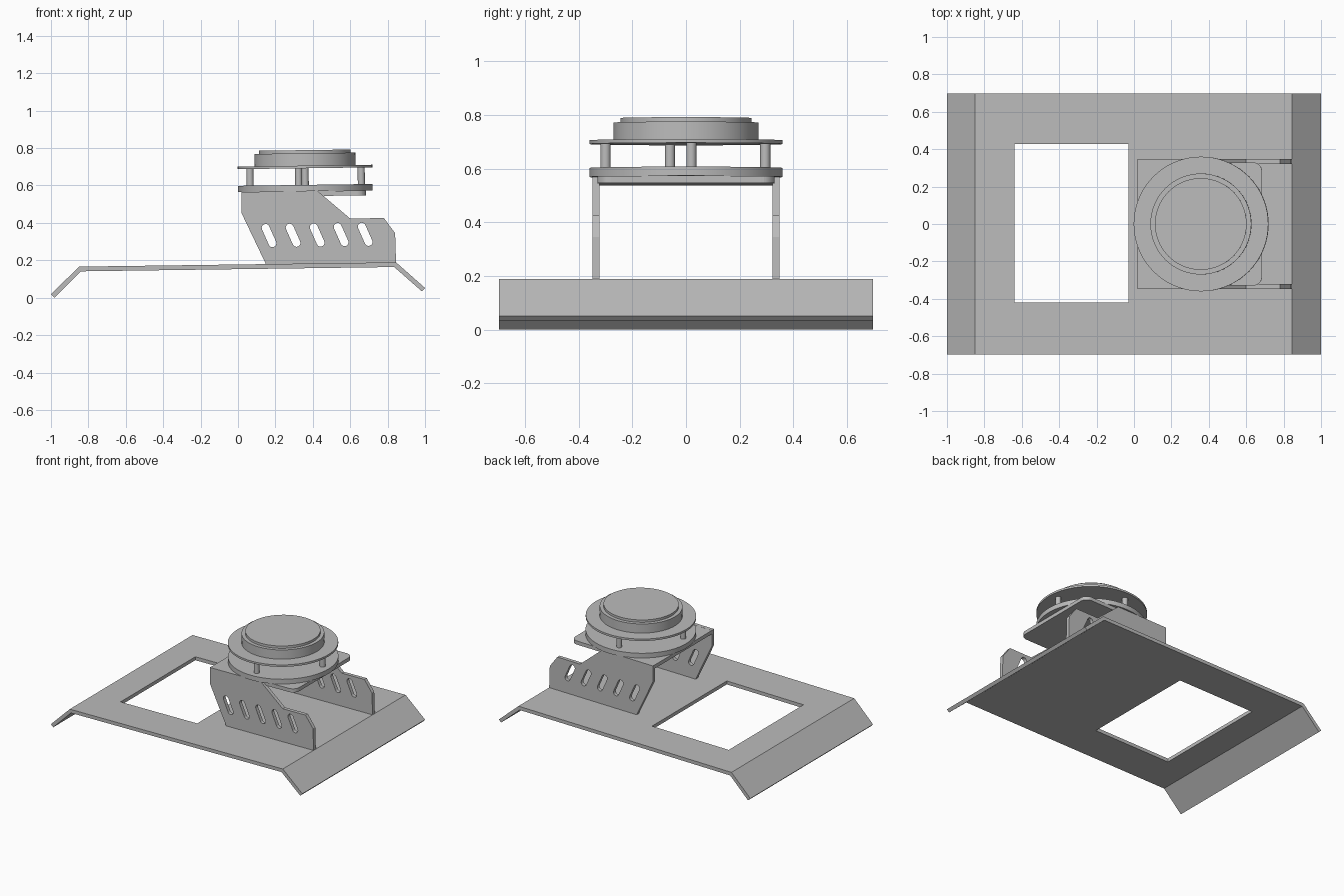
import bpy, math
from mathutils import Matrix, Vector

old = bpy.data.objects.get("Cube")
if old:
    bpy.data.objects.remove(old, do_unlink=True)

grey = bpy.data.materials.new("plain_grey")
grey.use_nodes = True
grey.diffuse_color = (0.5, 0.5, 0.5, 1)
grey.node_tree.nodes["Principled BSDF"].inputs["Base Color"].default_value = (0.5, 0.5, 0.5, 1)

TILT = Matrix.Rotation(math.radians(-0.78), 4, 'Y')
UPRIGHT = Matrix.Rotation(math.radians(90), 4, 'X')
CENTRE_X = 0.36


def sheet(name, outlines, thickness, matrix):
    """Flat plate from a closed outline; further outlines become holes."""
    curve = bpy.data.curves.new(name, 'CURVE')
    curve.dimensions = '2D'
    curve.fill_mode = 'BOTH'
    curve.extrude = thickness / 2
    for pts in outlines:
        spline = curve.splines.new('POLY')
        spline.points.add(len(pts) - 1)
        for p, (x, y) in zip(spline.points, pts):
            p.co = (x, y, 0, 1)
        spline.use_cyclic_u = True
    temp = bpy.data.objects.new(name + "_outline", curve)
    bpy.context.collection.objects.link(temp)
    graph = bpy.context.evaluated_depsgraph_get()
    mesh = bpy.data.meshes.new_from_object(temp.evaluated_get(graph))
    bpy.data.objects.remove(temp, do_unlink=True)
    mesh.materials.clear()
    mesh.materials.append(grey)
    for f in mesh.polygons:
        f.use_smooth = False
    ob = bpy.data.objects.new(name, mesh)
    bpy.context.collection.objects.link(ob)
    ob.matrix_world = matrix
    return ob


def arc(cx, cy, r, start, end, steps=8):
    return [(cx + r * math.cos(math.radians(start + (end - start) * i / steps)),
             cy + r * math.sin(math.radians(start + (end - start) * i / steps)))
            for i in range(steps + 1)]


def slot(cx, cy, r, half, lean):
    """Round-ended slot leaning from the vertical."""
    dx, dy = half * math.cos(math.radians(lean)), half * math.sin(math.radians(lean))
    return (arc(cx + dx, cy + dy, r, lean - 90, lean + 90)
            + arc(cx - dx, cy - dy, r, lean + 90, lean + 270))


def disc(name, r, low, high, x=0.0, y=0.0, sides=72):
    """Cylinder standing on the tilted mount axis."""
    bpy.ops.mesh.primitive_cylinder_add(vertices=sides, radius=r, depth=high - low)
    ob = bpy.context.object
    ob.name = name
    ob.data.materials.append(grey)
    bpy.ops.object.shade_smooth_by_angle(angle=math.radians(35))
    mid = (low + high) / 2 - MOUNT_Z
    ob.matrix_world = (Matrix.Translation((CENTRE_X, 0, MOUNT_Z)) @ TILT
                       @ Matrix.Translation((x, y, mid)))
    return ob


MOUNT_Z = 0.57

# Bent base plate with a rectangular opening
base = sheet("base_plate", [[(-1, 0.018), (-0.85, 0.166), (0.845, 0.189), (1, 0.052),
                             (0.983, 0.034), (0.835, 0.164), (-0.84, 0.141), (-0.982, 0)]],
             1.395, UPRIGHT)
bpy.ops.mesh.primitive_cube_add(size=1, location=(-0.335, 0.004, 0.15))
cutter = bpy.context.object
cutter.name = "opening_cutter"
cutter.scale = (0.61, 0.85, 0.3)
cutter.hide_render = True
cut = base.modifiers.new("opening", 'BOOLEAN')
cut.object = cutter
cut.solver = 'EXACT'
bpy.context.view_layer.update()
graph = bpy.context.evaluated_depsgraph_get()
base.data = bpy.data.meshes.new_from_object(base.evaluated_get(graph))
base.modifiers.clear()
bpy.data.objects.remove(cutter, do_unlink=True)
base.data.materials.clear()
base.data.materials.append(grey)

# Slotted side brackets
bracket = [(0.15, 0.178), (0.02, 0.45), (0.02, 0.565), (0.425, 0.571), (0.6, 0.423),
           (0.78, 0.426), (0.84, 0.345), (0.845, 0.187)]
slots = [slot(0.166 + 0.1285 * i, 0.332 + 0.0017 * i, 0.021, 0.045, 114) for i in range(5)]
for side, y in (("right", -0.335), ("left", 0.335)):
    sheet(side + "_bracket", [bracket] + slots, 0.026, Matrix.Translation((0, y, 0)) @ UPRIGHT)

# Shelf joining the brackets, rounded at its free end
near, far, half_w, r = 0.02 - CENTRE_X, 0.685 - CENTRE_X, 0.33, 0.05
shelf = ([(near, -half_w)] + arc(far - r, -half_w + r, r, -90, 0)
         + arc(far - r, half_w - r, r, 0, 90) + [(near, half_w)])
sheet("shelf", [shelf], 0.026, Matrix.Translation((CENTRE_X, 0, 0.556)) @ TILT)

# Round stack: lower ring plate, posts, upper plate, drum and cap
disc("lower_disc", 0.36, 0.569, 0.603)
for i, (x, y) in enumerate([(0.3, 0.02), (-0.035, 0.295), (-0.295, -0.06), (0, -0.3)]):
    disc("post_%d" % (i + 1), 0.019, 0.6, 0.695, x, y, 20)
disc("upper_disc", 0.36, 0.692, 0.706)
disc("drum", 0.27, 0.704, 0.772)
disc("drum_cap", 0.245, 0.77, 0.789)
